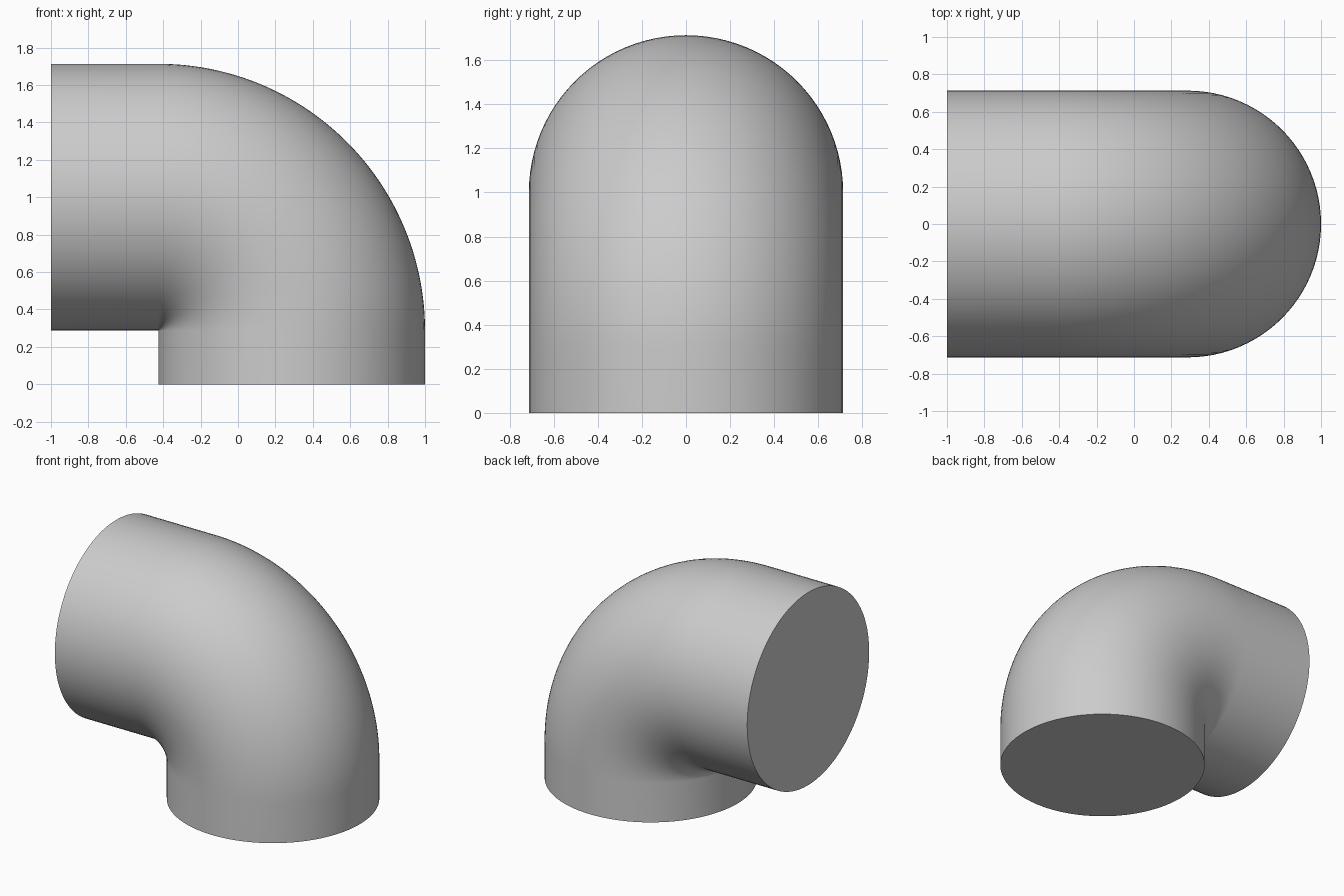
import bpy, bmesh
from math import sin, cos, pi, radians
from mathutils import Vector

cube = bpy.data.objects.get("Cube")
if cube:
    bpy.data.objects.remove(cube, do_unlink=True)

RADIUS = 0.713          # pipe radius
BEND = 0.7135           # centreline bend radius
CX, CZ = -0.4265, 0.287  # bend centre
SIDES, STEPS = 96, 48

grey = bpy.data.materials.new("plain_grey")
grey.use_nodes = True
colour = (0.6, 0.6, 0.6, 1)
grey.diffuse_color = colour
grey.node_tree.nodes["Principled BSDF"].inputs["Base Color"].default_value = colour


def ring(bm, centre, outward):
    """Circle of vertices across the pipe, in the plane of outward and y."""
    across = Vector((0, 1, 0))
    return [bm.verts.new(centre + RADIUS * (cos(a) * outward + sin(a) * across))
            for a in (2 * pi * i / SIDES for i in range(SIDES))]


# Centreline: lower leg, quarter bend, side leg
path = [(Vector((CX + BEND, 0, 0)), Vector((1, 0, 0)))]
for k in range(STEPS + 1):
    t = pi / 2 * k / STEPS
    out = Vector((cos(t), 0, sin(t)))
    path.append((Vector((CX, 0, CZ)) + BEND * out, out))
path.append((Vector((-1, 0, CZ + BEND)), Vector((0, 0, 1))))

# Pipe skin with closed ends
bm = bmesh.new()
rings = [ring(bm, c, o) for c, o in path]
for a, b in zip(rings, rings[1:]):
    for i in range(SIDES):
        j = (i + 1) % SIDES
        bm.faces.new((a[i], a[j], b[j], b[i]))
bm.faces.new(rings[0][::-1])
bm.faces.new(rings[-1])
bmesh.ops.recalc_face_normals(bm, faces=bm.faces)

mesh = bpy.data.meshes.new("pipe_elbow")
bm.to_mesh(mesh)
bm.free()
mesh.materials.append(grey)
elbow = bpy.data.objects.new("pipe_elbow", mesh)
bpy.context.collection.objects.link(elbow)

# Smooth skin, crisp rims
bpy.ops.object.select_all(action="DESELECT")
elbow.select_set(True)
bpy.context.view_layer.objects.active = elbow
bpy.ops.object.shade_smooth_by_angle(angle=radians(40))
